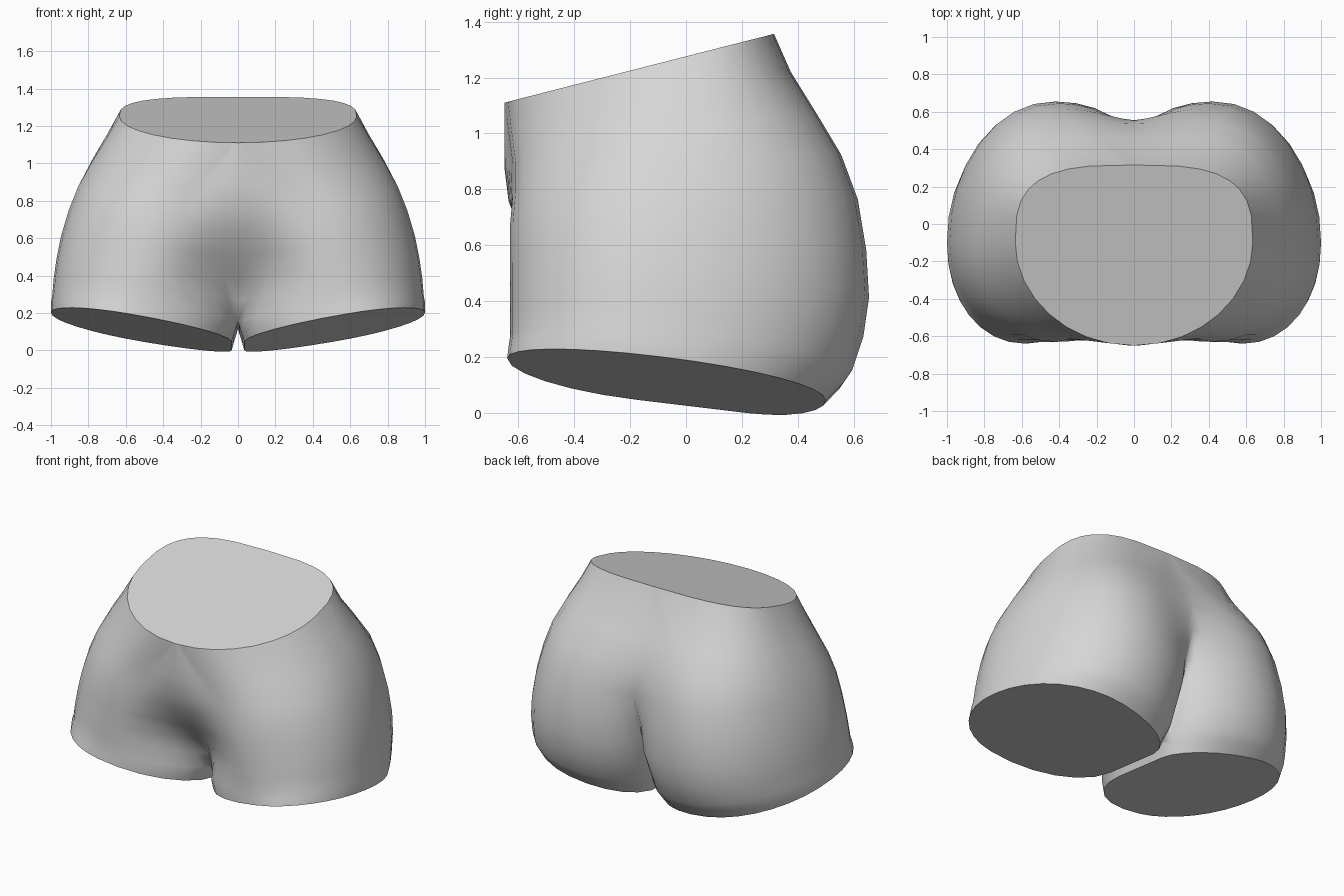
import bpy, bmesh, math

if "Cube" in bpy.data.objects:
    bpy.data.objects.remove(bpy.data.objects["Cube"])

CY = -0.1  # depth of the widest point of the hips
# t (0 leg cut, 1 waist), centre x, outer x, front y, back y,
# front y at midline, back y at midline, inner x, back squareness
ROWS = [
    (0.00, .50, 1.00, -.640, .50, -.18, .22, .034, 2.1),
    (0.05, .48, 1.00, -.635, .56, -.20, .22, .016, 2.1),
    (0.09, .46, .993, -.630, .595, -.24, .24, 0, 2.1),
    (0.18, .44, .985, -.630, .635, -.31, .30, 0, 2.1),
    (0.28, .42, .970, -.630, .655, -.41, .39, 0, 2.1),
    (0.40, .40, .945, -.630, .645, -.51, .49, 0, 2.1),
    (0.53, .38, .905, -.630, .615, -.59, .555, 0, 2.1),
    (0.65, .34, .855, -.620, .555, -.635, .535, 0, 2.2),
    (0.77, .24, .785, -.620, .465, -.65, .46, 0, 2.4),
    (0.89, .12, .705, -.635, .375, -.65, .372, 0, 2.7),
    (1.00, .02, .635, -.648, .315, -.65, .315, 0, 3.1),
]


def inner_arc(cx, y, xin, y0, k, n=6):
    """Curve from the middle of a leg to the midline: soft dip (k=0) or deep fold (k=1)."""
    pts = []
    for i in range(1, n + 1):
        u = i / n
        a = u * math.pi / 2
        soft = (u, (1 - math.cos(u * math.pi)) / 2)
        deep = (math.sin(a), 1 - math.cos(a))
        fx, fy = (s + (d - s) * k for s, d in zip(soft, deep))
        pts.append((cx + (xin - cx) * fx, y + (y0 - y) * fy))
    return pts


def ring(row):
    t, cx, xo, yf, yb, y0f, y0b, xin, nb = row
    cxf = cx + .08 * (1 - t)  # thigh fronts sit further out
    pts = []
    # outer side, front to back
    for i in range(17):
        a = math.pi * (i / 16 - .5)
        c, ry, n = (cxf, yf - CY, 2.1 - .15 * t) if a < 0 else (cx, yb - CY, nb)
        pts.append((c + (xo - c) * abs(math.cos(a)) ** (2 / n),
                    CY + ry * abs(math.sin(a)) ** (2 / n)))
    # back fold, inner wall, front fold
    pts += inner_arc(cx, yb, xin, y0b, min(1, abs(y0b - yb) / .25))
    pts += [(xin, y0b + (y0f - y0b) * i / 4) for i in range(1, 4)]
    kf = min(1, max(0, abs(y0f - yf) / .25 - .8))
    pts += inner_arc(cxf, yf, xin, y0f, kf)[::-1]
    # heights blend from the tilted leg cut to the tilted waist cut
    out = []
    for x, y in pts:
        low = .02 + .17 * x - .12 * y
        high = 1.276 + .255 * y
        out.append((max(x, 0), y, low + (high - low) * t))
    return out


bm = bmesh.new()
rings = [[bm.verts.new(p) for p in ring(r)] for r in ROWS]
for a, b in zip(rings, rings[1:]):
    for i in range(len(a)):
        j = (i + 1) % len(a)
        quad = (a[i], a[j], b[j], b[i])
        if max(v.co.x for v in quad) > 1e-5:  # leave the midline open
            bm.faces.new(quad).smooth = True
# flat cuts at the leg and the waist, with sharp rims
caps = [bm.faces.new(rings[0][::-1]), bm.faces.new(rings[-1])]
for cap in caps:
    for e in cap.edges:
        e.smooth = False
bmesh.ops.recalc_face_normals(bm, faces=bm.faces)

mesh = bpy.data.meshes.new("hips")
bm.to_mesh(mesh)
bm.free()
hips = bpy.data.objects.new("hips", mesh)
bpy.context.collection.objects.link(hips)

grey = bpy.data.materials.new("light_grey")
grey.diffuse_color = (.67, .67, .67, 1)
grey.use_nodes = True
grey.node_tree.nodes["Principled BSDF"].inputs["Base Color"].default_value = grey.diffuse_color
mesh.materials.append(grey)

# other half
mirror = hips.modifiers.new("mirror", 'MIRROR')
mirror.use_clip = True
mirror.merge_threshold = .001
